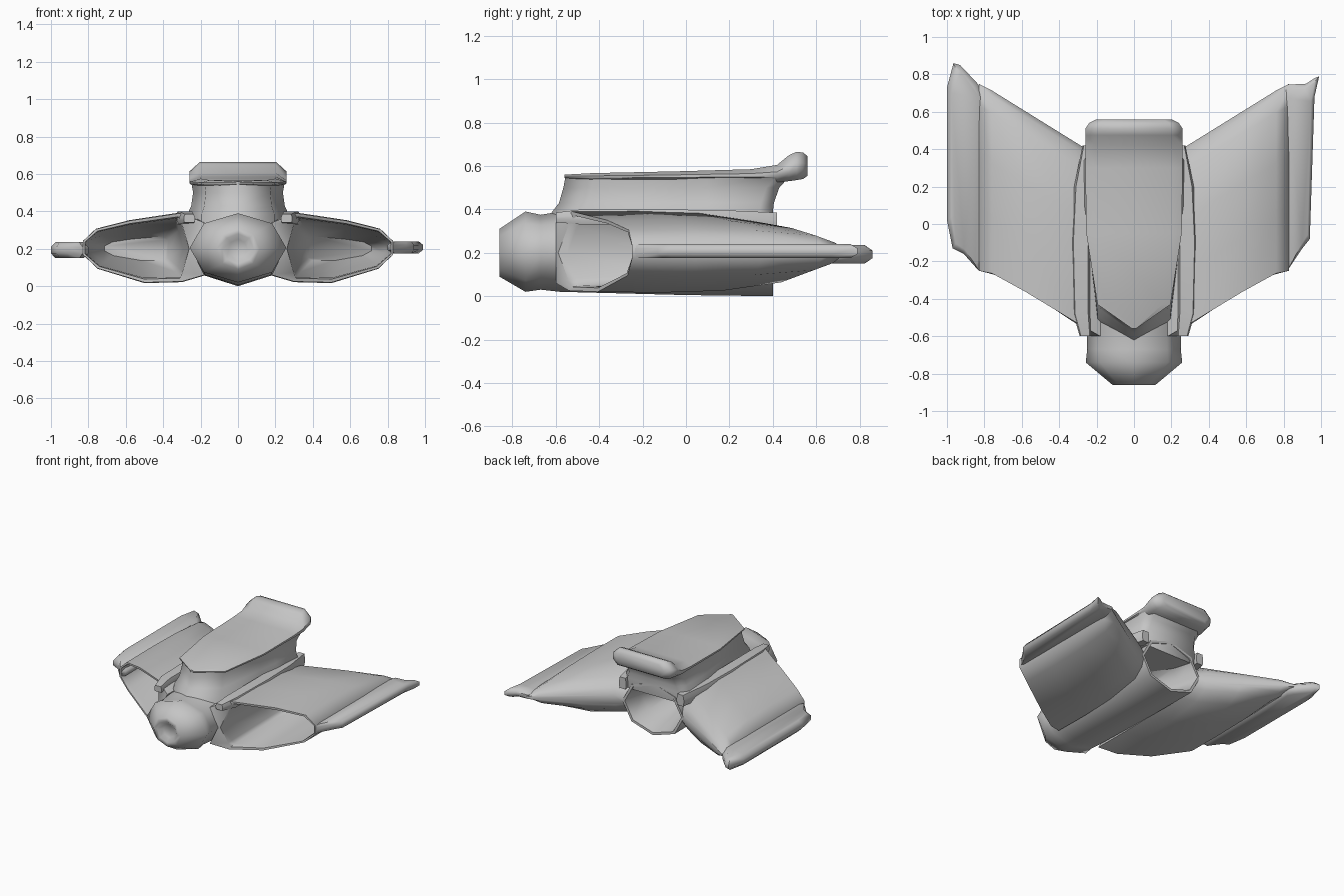
import bpy, bmesh, math

cube = bpy.data.objects.get("Cube")
if cube:
    bpy.data.objects.remove(cube, do_unlink=True)

grey = bpy.data.materials.new("hull_grey")
grey.use_nodes = True
COLOUR = (0.56, 0.56, 0.56, 1)
grey.diffuse_color = COLOUR
grey.node_tree.nodes["Principled BSDF"].inputs["Base Color"].default_value = COLOUR


def loft(name, rings, smooth=55):
    """Skin a closed surface through rings of matching point count."""
    bm = bmesh.new()
    loops = [[bm.verts.new(p) for p in ring] for ring in rings]
    n = len(loops[0])
    for a, b in zip(loops, loops[1:]):
        for i in range(n):
            j = (i + 1) % n
            bm.faces.new((a[i], a[j], b[j], b[i]))
    bm.faces.new(loops[0])
    bm.faces.new(loops[-1])
    bmesh.ops.recalc_face_normals(bm, faces=bm.faces)
    mesh = bpy.data.meshes.new(name)
    bm.to_mesh(mesh)
    bm.free()
    mesh.materials.append(grey)
    obj = bpy.data.objects.new(name, mesh)
    bpy.context.collection.objects.link(obj)
    bpy.ops.object.select_all(action='DESELECT')
    obj.select_set(True)
    bpy.context.view_layer.objects.active = obj
    bpy.ops.object.shade_smooth_by_angle(angle=math.radians(smooth))


def octagon(y, half, low, high):
    mid, rise = (low + high) / 2, (high - low) / 2
    return [(half * math.cos(k * math.pi / 4), y, mid + rise * math.sin(k * math.pi / 4))
            for k in range(8)]


def slab(y, half, low, high, cx=0):
    """Chamfered flat section across the model."""
    h = high - low
    pts = [(0.85, low), (1, low + 0.3 * h), (1, high - 0.4 * h), (0.78, high)]
    right = [(cx + half * u, y, z) for u, z in pts]
    left = [(cx - half * u, y, z) for u, z in reversed(pts)]
    return right + left


# Fuselage: dented nose, octagonal body, hollow open tail
loft("fuselage", [octagon(*r) for r in [
    (-0.835, 0.05, 0.15, 0.25), (-0.86, 0.085, 0.12, 0.28), (-0.86, 0.115, 0.09, 0.31),
    (-0.74, 0.258, 0.02, 0.39), (-0.67, 0.25, 0.03, 0.375), (-0.58, 0.25, 0.02, 0.39),
    (0.0, 0.26, 0.005, 0.4), (0.4, 0.26, 0.0, 0.4), (0.4, 0.24, 0.02, 0.38),
    (0.25, 0.2, 0.06, 0.34), (-0.1, 0.1, 0.13, 0.27)]], 75)


# Neck carrying the upper deck
def neck_ring(z, front, half, rear):
    half_plan = [(0.72 * half, front + 0.13), (0.92 * half, -0.05), (half, 0.1),
                 (half, rear - 0.06), (0.8 * half, rear)]
    right = [(x, y, z) for x, y in half_plan]
    left = [(-x, y, z) for x, y in reversed(half_plan)]
    return [(0, front, z)] + right + left


loft("deck_neck", [neck_ring(*r) for r in [
    (0.3, -0.66, 0.27, 0.39), (0.385, -0.62, 0.27, 0.4), (0.43, -0.585, 0.25, 0.405),
    (0.5, -0.565, 0.24, 0.43), (0.555, -0.555, 0.25, 0.48)]], 75)

# Upper deck, pointed in front with a raised lip behind
loft("upper_deck", [slab(*r) for r in [
    (-0.56, 0.01, 0.545, 0.56), (-0.43, 0.195, 0.535, 0.567), (-0.05, 0.255, 0.535, 0.575),
    (0.3, 0.26, 0.535, 0.585), (0.42, 0.26, 0.525, 0.605), (0.475, 0.26, 0.53, 0.65),
    (0.51, 0.26, 0.535, 0.665), (0.54, 0.24, 0.54, 0.662), (0.56, 0.2, 0.555, 0.645)]])

# Hollow swept wing: intake cavity, lip, skin, closed trailing edge
ROOT = 0.25
SECTION = [(ROOT, 0.2), (ROOT, 0.34), (0.31, 0.39), (0.58, 0.35), (0.76, 0.305),
           (0.83, 0.24), (0.83, 0.17), (0.75, 0.095), (0.5, 0.02), (0.3, 0.025), (ROOT, 0.06)]


def wing_ring(side, t, thick, wide=1.0, flare=-0.5):
    """Section at chord fraction t; root points follow the hull by flare."""
    ring = []
    for x, z in SECTION:
        z = 0.2 + (z - 0.2) * thick
        if x == ROOT:
            x += flare * abs(z - 0.2)
        x = 0.54 + (x - 0.54) * wide
        lead = max(-0.6, min(-0.5 + 0.55 * (x - 0.33), -0.5 + 1.3 * (x - 0.33), -0.25))
        trail = min(0.41 + 0.62 * (x - 0.27), 0.75)
        ring.append((side * x, lead + (trail - lead) * t, z))
    return ring


# Wing tip plates: plan outlines, bevelled top and bottom
TIPS = {
    1: ([(0.8, -0.22), (0.82, -0.25), (0.9, -0.13), (0.94, -0.08), (0.965, 0.68),
         (0.99, 0.79), (0.965, 0.78), (0.92, 0.75), (0.82, 0.745), (0.8, 0.7)], 0.175, 0.24),
    -1: ([(-0.8, -0.22), (-0.83, -0.25), (-0.91, -0.16), (-0.97, -0.13), (-1.0, 0.02),
          (-1.0, 0.73), (-0.965, 0.86), (-0.93, 0.85), (-0.84, 0.755), (-0.8, 0.7)], 0.15, 0.235),
}


def tip_ring(plan, z, inset):
    cx = sum(p[0] for p in plan) / len(plan)
    return [(cx + (x - cx) * (1 - inset), 0.28 + (y - 0.28) * (1 - inset * 0.25), z)
            for x, y in plan]


for side, label in ((1, "left"), (-1, "right")):
    loft(label + "_wing", [wing_ring(side, *r) for r in [
        (0.8, 0.35, 0.6, 0.3), (0.45, 0.7, 0.85, 0.3), (0.04, 0.86, 0.95, 0.3),
        (0.0, 0.9, 0.96, 0.3), (0.0, 1.0), (0.3, 1.02), (0.6, 0.97), (0.88, 0.76),
        (0.97, 0.45), (1.0, 0.2)]], 60)

    # Low fairing along the top of the wing root
    loft(label + "_root_fairing", [slab(y, h, low, high, side * cx) for y, cx, h, low, high in [
        (-0.6, 0.26, 0.03, 0.34, 0.385), (-0.48, 0.28, 0.045, 0.33, 0.4),
        (-0.1, 0.285, 0.05, 0.33, 0.4), (0.2, 0.275, 0.045, 0.31, 0.395),
        (0.42, 0.245, 0.03, 0.3, 0.385)]])

    plan, low, high = TIPS[side]
    edge = (high - low) * 0.3
    loft(label + "_wing_tip", [tip_ring(plan, low, 0.25), tip_ring(plan, low + edge, 0),
                               tip_ring(plan, high - edge, 0), tip_ring(plan, high, 0.25)])
